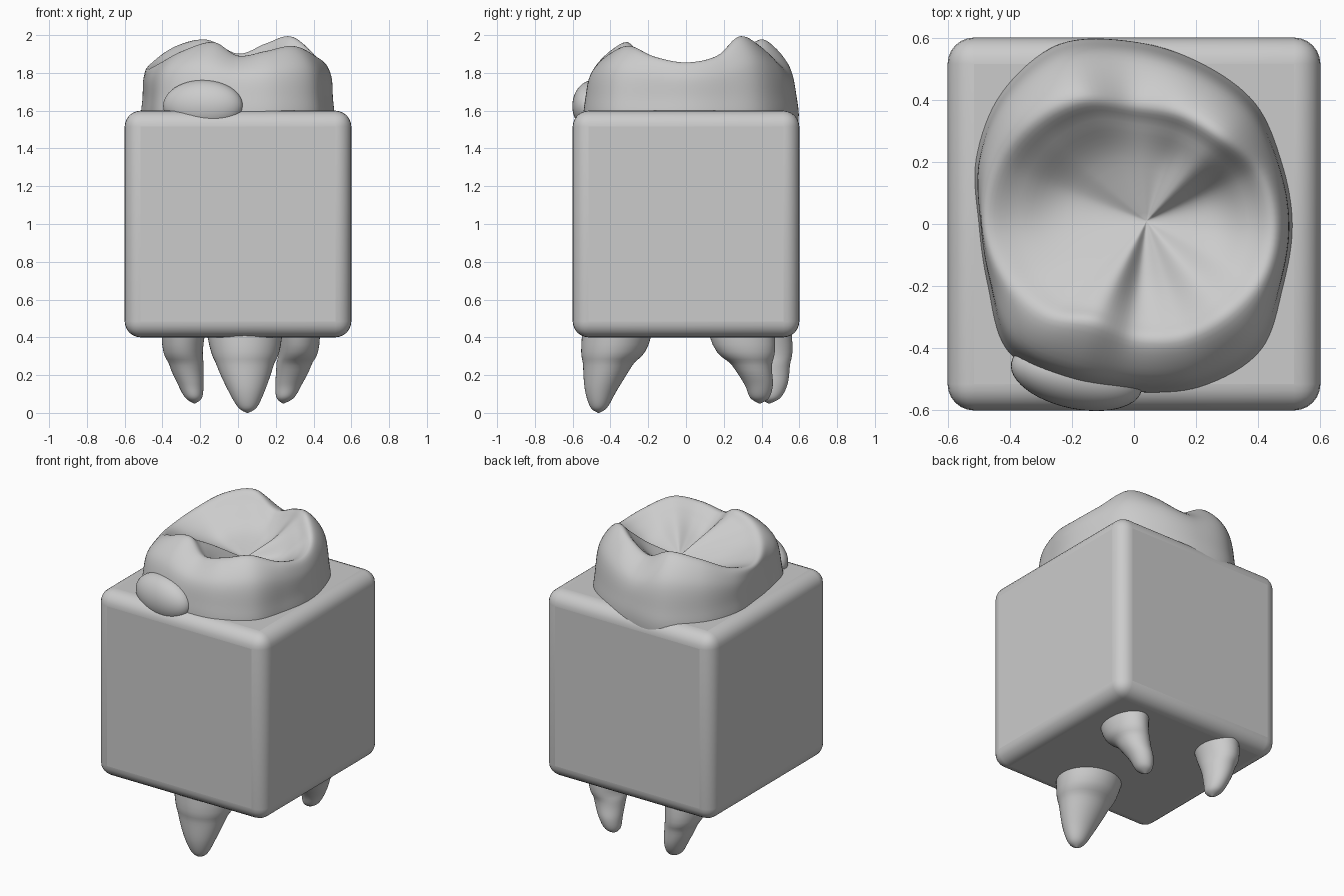
import bpy, bmesh, math
from mathutils import Vector

if "Cube" in bpy.data.objects:
    bpy.data.objects.remove(bpy.data.objects["Cube"])


def spline(pts, steps, closed):
    """Catmull-Rom curve through the given vectors."""
    n, out = len(pts), []
    get = (lambda i: pts[i % n]) if closed else (lambda i: pts[max(0, min(n - 1, i))])
    for i in range(n if closed else n - 1):
        a, b, c, d = (get(i + k) for k in (-1, 0, 1, 2))
        for s in range(steps):
            t = s / steps
            out.append(0.5 * (2 * b + (c - a) * t + (2 * a - 5 * b + 4 * c - d) * t * t
                              + (3 * b - a - 3 * c + d) * t ** 3))
    if not closed:
        out.append(pts[-1])
    return out


def loft(name, rings, around, along):
    """Smooth closed skin through rings of control points."""
    rings = [spline(r, around, True) for r in rings]
    cols = [spline(list(c), along, False) for c in zip(*rings)]
    bm = bmesh.new()
    grid = [[bm.verts.new(p) for p in c] for c in cols]
    n, m = len(grid), len(grid[0])
    for i in range(n):
        a, b = grid[i], grid[(i + 1) % n]
        for j in range(m - 1):
            bm.faces.new((a[j], b[j], b[j + 1], a[j + 1]))
    for j in (0, m - 1):
        bm.faces.new([g[j] for g in grid])
    bmesh.ops.recalc_face_normals(bm, faces=bm.faces)
    me = bpy.data.meshes.new(name)
    bm.to_mesh(me)
    bm.free()
    me.shade_smooth()
    ob = bpy.data.objects.new(name, me)
    bpy.context.collection.objects.link(ob)
    return ob


# Rounded block
bpy.ops.mesh.primitive_cube_add(size=1.2, location=(0, 0, 1))
block = bpy.context.object
block.name = "block"
bev = block.modifiers.new("round_edges", 'BEVEL')
bev.width, bev.segments = 0.085, 6
bpy.ops.object.shade_smooth_by_angle(angle=math.radians(35))

# Crown: 16 directions around; outline radius, rim radius and height, basin height
OUT = [.51, .515, .55, .56, .585, .625, .60, .55, .50, .51, .575, .56, .54, .565, .575, .52]
RIM = [.45, .44, .41, .40, .40, .45, .47, .48, .475, .45, .42, .36, .38, .41, .43, .45]
TOP = [1.855, 1.89, 1.99, 1.955, 1.90, 1.975, 1.94, 1.86, 1.82, 1.85, 1.915, 1.96, 1.89, 1.915, 1.94, 1.885]
MID = [1.76, 1.77, 1.85, 1.80, 1.80, 1.81, 1.79, 1.75, 1.76, 1.80, 1.84, 1.86, 1.79, 1.81, 1.84, 1.79]
DIRS = [Vector((math.cos(k * math.pi / 8), math.sin(k * math.pi / 8), 0)) for k in range(16)]
PIT = Vector((0.04, 0.01, 0))


def up(p, z):
    return Vector((p.x, p.y, z))


def wall(scale, z):
    return [up(d * r * scale, z) for d, r in zip(DIRS, OUT)]


def basin(f, w):
    return [up(PIT.lerp(d * r, f), m + (t - m) * w) for d, r, t, m in zip(DIRS, RIM, TOP, MID)]


shoulder = [up(d * (r + .72 * (o - r)), 1.7 + .55 * (t - 1.7))
            for d, o, r, t in zip(DIRS, OUT, RIM, TOP)]
centre = [up(PIT + d * .004, 1.745) for d in DIRS]
loft("crown", [wall(.82, 1.0), wall(.93, 1.3), wall(1, 1.53), wall(.985, 1.67), shoulder,
               basin(1, 1), basin(.8, .62), basin(.5, 0), centre], 8, 6)

# Small side cusp on the front left of the crown
bpy.ops.mesh.primitive_uv_sphere_add(segments=48, ring_count=24, radius=1,
                                     location=(-.185, -.49, 1.625), rotation=(0, 0, math.radians(-12)))
cusp = bpy.context.object
cusp.name = "side_cusp"
cusp.scale = (.215, .105, .137)
bpy.ops.object.shade_smooth()

# Roots: elliptical sections (x, y, z, x radius, y radius)
ROOTS = {
    "front_root": [(0, -.27, 1.1, .28, .2), (.035, -.365, .42, .2, .185), (.038, -.415, .25, .15, .13),
                   (.045, -.45, .12, .098, .085), (.05, -.461, .03, .05, .045), (.05, -.462, 0, .004, .004)],
    "back_right_root": [(.25, .2, 1.1, .17, .2), (.32, .295, .42, .115, .175), (.295, .35, .25, .092, .105),
                        (.268, .385, .15, .07, .075), (.25, .39, .08, .046, .05), (.24, .39, .05, .004, .004)],
    "back_left_root": [(-.22, .28, 1.1, .17, .2), (-.29, .405, .42, .115, .155), (-.272, .44, .25, .09, .11),
                       (-.25, .452, .15, .068, .085), (-.235, .445, .08, .044, .055), (-.23, .44, .05, .004, .004)],
}
for name, sections in ROOTS.items():
    loft(name, [[Vector((x + d.x * rx, y + d.y * ry, z)) for d in DIRS]
                for x, y, z, rx, ry in sections], 3, 6)
